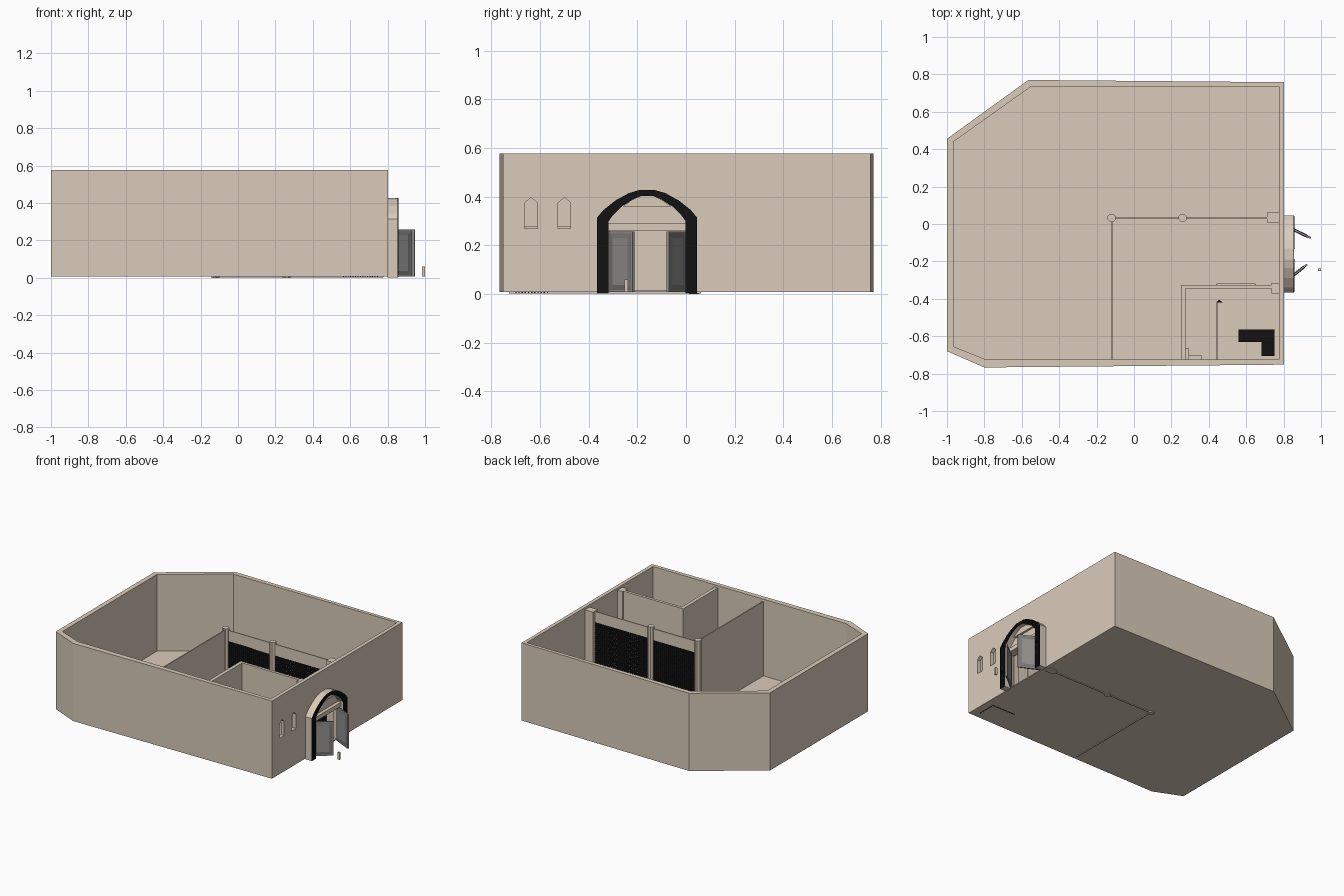
import bpy, bmesh, math
from mathutils import Vector, Matrix

if "Cube" in bpy.data.objects:
    bpy.data.objects.remove(bpy.data.objects["Cube"])


def material(name, r, g, b):
    m = bpy.data.materials.new(name)
    m.diffuse_color = (r, g, b, 1)
    m.use_nodes = True
    m.node_tree.nodes["Principled BSDF"].inputs["Base Color"].default_value = m.diffuse_color
    return m


STONE = material("tan stone", 0.7, 0.6, 0.49)
BLACK = material("black carving", 0.006, 0.006, 0.006)
DOOR = material("door grey", 0.29, 0.285, 0.28)
PANEL = material("door panel dark grey", 0.2, 0.195, 0.19)


def finish(name, bm, *mats):
    bmesh.ops.recalc_face_normals(bm, faces=bm.faces)
    me = bpy.data.meshes.new(name)
    bm.to_mesh(me)
    bm.free()
    ob = bpy.data.objects.new(name, me)
    bpy.context.collection.objects.link(ob)
    for m in mats or (STONE,):
        me.materials.append(m)
    return ob


def prism(name, pts, a, b, axis="z", mat=STONE):
    """Extrude a 2D outline: (x, y) along z, or (y, z) along x."""
    bm = bmesh.new()
    put = (lambda p, t: (p[0], p[1], t)) if axis == "z" else (lambda p, t: (t, p[0], p[1]))
    f = bm.faces.new([bm.verts.new(put(p, a)) for p in pts])
    ext = bmesh.ops.extrude_face_region(bm, geom=[f])
    shift = Vector((0, 0, b - a)) if axis == "z" else Vector((b - a, 0, 0))
    bmesh.ops.translate(bm, vec=shift, verts=[v for v in ext["geom"] if isinstance(v, bmesh.types.BMVert)])
    return finish(name, bm, mat)


def add_box(bm, x0, x1, y0, y1, z0, z1):
    mat = Matrix.Translation(((x0 + x1) / 2, (y0 + y1) / 2, (z0 + z1) / 2)) @ Matrix.Diagonal((x1 - x0, y1 - y0, z1 - z0, 1))
    bmesh.ops.create_cube(bm, size=1, matrix=mat)


def box(name, *dims):
    bm = bmesh.new()
    add_box(bm, *dims)
    return finish(name, bm)


def cut(ob, cutter):
    cutter.hide_render = True
    mod = ob.modifiers.new("cut", "BOOLEAN")
    mod.operation, mod.solver, mod.object = "DIFFERENCE", "EXACT", cutter
    dg = bpy.context.evaluated_depsgraph_get()
    me = bpy.data.meshes.new_from_object(ob.evaluated_get(dg))
    ob.modifiers.clear()
    ob.data = me
    bpy.data.objects.remove(cutter)


# outer walls with floor
outer = [(-1, .455), (-.565, .77), (.802, .758), (.802, -.752), (-.8, -.767), (-1, -.68)]
inner = [(-.965, .44), (-.55, .735), (.775, .735), (.775, -.725), (-.79, -.725), (-.965, -.655)]
walls = prism("outer_walls", outer, .008, .577)
cut(walls, prism("hollow", inner, .015, .8))
cut(walls, box("doorway", .74, .9, -.317, -.003, .015, .26))
for y in (-.637, -.5):
    w = .026
    cut(walls, prism("window", [(y - w, .27), (y + w, .27), (y + w, .375), (y, .397), (y - w, .375)], .74, .9, "x"))

# inner partitions
Y = .033
box("side_partition", -.12, -.112, -.728, Y, .003, .56)
box("room_side_wall", .25, .276, -.728, -.325, .009, .56)
box("room_front_wall", .25, .776, -.345, -.325, .009, .56)
box("room_door_frame", .44, .65, -.327, -.318, .009, .28)
box("room_corner_pier", .735, .777, -.372, -.315, .009, .56)
box("screen_end_pier", .71, .777, .008, .062, .003, .56)
box("low_partition", .44, .446, -.726, -.415, .01, .28)
box("corner_ledge", .274, .295, -.726, -.665, .01, .28)
box("corner_step", .29, .36, -.726, -.70, .01, .2)

# eight-sided columns
for i, x in enumerate((-.12, .26)):
    r = .023
    pts = [(x + r * math.cos(math.radians(45 * k + 22.5)), Y + r * math.sin(math.radians(45 * k + 22.5))) for k in range(8)]
    prism(f"column_{i + 1}", pts, 0, .57)


# black lattice screens with solid stone header and base
def lattice(name, x0, x1, z0, z1, step=.0165, bar=.0105):
    box(name + "_header", x0, x1, Y - .004, Y + .004, z1, .555)
    box(name + "_base", x0, x1, Y - .004, Y + .004, .003, z0)
    bm = bmesh.new()
    nx, nz = round((x1 - x0) / step), round((z1 - z0) / step)
    for i in range(nx + 1):
        x = x0 + (x1 - x0) * i / nx
        add_box(bm, x - bar / 2, x + bar / 2, Y - .003, Y + .003, z0, z1)
    for j in range(nz + 1):
        z = z0 + (z1 - z0) * j / nz
        add_box(bm, x0, x1, Y - .004, Y + .004, z - bar / 2, z + bar / 2)
    finish(name, bm, BLACK)


lattice("lattice_left", -.1, .24, .02, .472)
lattice("lattice_right", .28, .712, .02, .472)

# L-shaped black counter with a studded top in the small room
bm = bmesh.new()
add_box(bm, .56, .75, -.63, -.565, .012, .13)
add_box(bm, .682, .75, -.705, -.62, .012, .13)
s = .013
for i in range(15):
    for j in range(11):
        x, y = .561 + i * s, -.702 + j * s
        if x > .682 or y > -.63:
            add_box(bm, x, x + .007, y, y + .007, .129, .136)
            if j == 10 or x > .73:
                add_box(bm, x, x + .005, y, y + .005, .004, .013)
finish("corner_counter", bm, BLACK)
prism("small_stand", [(.44, -.42), (.475, -.42), (.455, -.405)], .01, .1, mat=BLACK)

# arched portal; half outlines are mirrored about its centre
C = -.16
half_out = [(.205, .003), (.205, .315), (.18, .345), (.13, .385), (.075, .415), (.03, .428)]
half_in = [(.158, .003), (.158, .30), (.14, .325), (.105, .36), (.06, .388), (.025, .403)]


def mirrored(half):
    return [(C - a, z) for a, z in half] + [(C + a, z) for a, z in reversed(half)]


o, n = mirrored(half_out), mirrored(half_in)
prism("portal_arch", o + n[::-1], .798, .853, "x")
prism("arch_black_face", o + n[::-1], .8525, .855, "x", BLACK)

# carved black studs over the front of the arch
bm = bmesh.new()
for k in range(len(o) - 1):
    if k == 5:
        continue
    o0, o1, n0, n1 = (Vector(p) for p in (o[k], o[k + 1], n[k], n[k + 1]))
    count = max(2, round((o1 - o0).length / .011))
    for i in range(count):
        t = (i + .5) / count
        a, b = o0.lerp(o1, t), n0.lerp(n1, t)
        for j in range(4):
            p = a.lerp(b, (j + .5) / 4)
            add_box(bm, .854, .857, p.x - .0035, p.x + .0035, p.y - .0035, p.y + .0035)
finish("arch_studs", bm, BLACK)

# lintel and arched panels above the doors
box("door_lintel", .795, .835, -.318, -.002, .26, .29)
prism("arch_panel", [(C - .158, .29)] + n[1:-1] + [(C + .158, .29)], .797, .81, "x")
prism("arch_crown", [(C - .1, .36)] + n[4:8] + [(C + .1, .36)], .80, .825, "x")


# open door leaves with bevelled panels on both sides
def door(name, hinge, tip):
    h, t = Vector((*hinge, 0)), Vector((*tip, 0))
    d = t - h
    bm = bmesh.new()
    add_box(bm, 0, d.length, -.005, .005, .008, .258)
    bm.normal_update()
    for f in [f for f in bm.faces if abs(f.normal.y) > .9]:
        s = math.copysign(1, f.normal.y)
        bmesh.ops.inset_region(bm, faces=[f], thickness=.012)
        rim = bmesh.ops.inset_region(bm, faces=[f], thickness=.028)["faces"]
        for v in f.verts:
            v.co.y += s * .003
        for q in rim:
            q.material_index = 1
    bm.transform(Matrix.Translation(h) @ Matrix.Rotation(math.atan2(d.y, d.x), 4, "Z"))
    finish(name, bm, DOOR, PANEL)


door("door_left", (.803, -.313), (.926, -.216))
door("door_right", (.803, -.006), (.945, -.075))

# small post standing before the doors
box("door_post", .984, 1.0, -.252, -.239, .008, .06)
